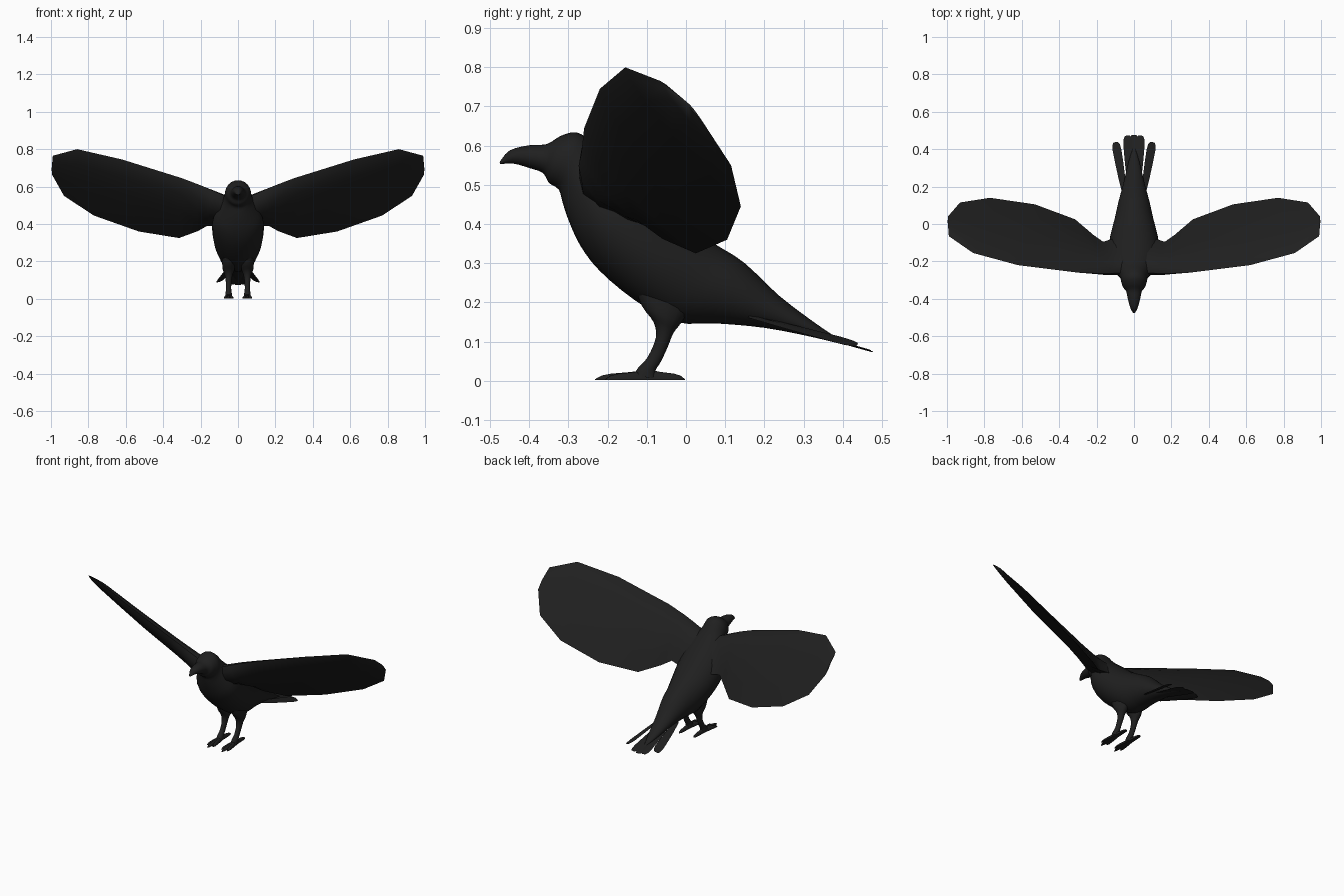
import bpy, bmesh, math
from mathutils import Vector as V

if "Cube" in bpy.data.objects:
    bpy.data.objects.remove(bpy.data.objects["Cube"])

black = bpy.data.materials.new("feather black")
black.diffuse_color = (0.014, 0.014, 0.014, 1)
black.use_nodes = True
black.node_tree.nodes["Principled BSDF"].inputs["Base Color"].default_value = black.diffuse_color


def loft(name, rings, angle=50):
    """Skin a list of equal-length closed rings and cap both ends."""
    bm = bmesh.new()
    vs = [[bm.verts.new(p) for p in r] for r in rings]
    n = len(rings[0])
    for a, b in zip(vs, vs[1:]):
        for i in range(n):
            j = (i + 1) % n
            bm.faces.new((a[i], a[j], b[j], b[i]))
    bm.faces.new(vs[0][::-1])
    bm.faces.new(vs[-1])
    bmesh.ops.remove_doubles(bm, verts=bm.verts, dist=1e-5)
    bmesh.ops.recalc_face_normals(bm, faces=bm.faces)
    me = bpy.data.meshes.new(name)
    bm.to_mesh(me)
    bm.free()
    me.materials.append(black)
    ob = bpy.data.objects.new(name, me)
    bpy.context.collection.objects.link(ob)
    bpy.ops.object.select_all(action='DESELECT')
    ob.select_set(True)
    bpy.context.view_layer.objects.active = ob
    bpy.ops.object.shade_smooth_by_angle(angle=math.radians(angle))
    return ob


def smooth_rows(rows, steps=3):
    """Catmull-Rom interpolation of rows of numbers."""
    out = []
    for i in range(len(rows) - 1):
        p = [rows[max(0, min(len(rows) - 1, i + k))] for k in (-1, 0, 1, 2)]
        for s in range(steps):
            t = s / steps
            out.append([0.5 * (2 * b + (c - a) * t + (2 * a - 5 * b + 4 * c - d) * t * t
                               + (3 * b - a - 3 * c + d) * t ** 3) for a, b, c, d in zip(*p)])
    return out + [list(rows[-1])]


def oval(ty, tz, by, bz, w, x=0, n=24):
    """Ring through a top point and a bottom point with half width w."""
    c, h = V((x, (ty + by) / 2, (tz + bz) / 2)), V((0, (ty - by) / 2, (tz - bz) / 2))
    return [c + h * math.cos(a) + V((w * math.sin(a), 0, 0))
            for a in (2 * math.pi * i / n for i in range(n))]


# Beak, head, body and tapering rump: top y, z, bottom y, z, half width
body = [(-.476, .558, -.474, .553, .006), (-.45, .588, -.44, .554, .021),
        (-.40, .601, -.40, .543, .033), (-.355, .604, -.365, .53, .042),
        (-.32, .625, -.35, .505, .060), (-.28, .634, -.325, .488, .070),
        (-.245, .612, -.315, .455, .075), (-.215, .575, -.30, .41, .095),
        (-.16, .525, -.27, .345, .130), (-.08, .46, -.22, .28, .138),
        (0, .395, -.13, .205, .127), (.08, .345, -.03, .15, .104),
        (.15, .30, .08, .146, .084), (.24, .215, .20, .135, .056),
        (.34, .14, .32, .112, .030), (.41, .094, .41, .09, .004)]
loft("body", [oval(*r) for r in smooth_rows(body)])

# Wing stations: leading point, trailing point, half thickness up, down
wing = [((0, -.25, .545), (0, -.05, .40), .03, .06),
        ((.07, -.262, .55), (.10, -.075, .385), .035, .065),
        ((.13, -.264, .577), (.165, -.095, .39), .036, .055),
        ((.20, -.264, .607), (.215, -.06, .362), .036, .042),
        ((.30, -.26, .645), (.315, .025, .325), .034, .034),
        ((.62, -.22, .745), (.53, .105, .36), .028, .028),
        ((.86, -.155, .80), (.77, .14, .445), .020, .020),
        ((.99, -.065, .765), (.93, .115, .55), .010, .010),
        ((.995, .0, .712), (.995, .04, .665), .003, .003)]
# Lens section: chord fraction, thickness fraction
lens = [(0, 0), (.06, .55), (.2, .95), (.45, 1), (.75, .55), (1, 0),
        (.75, -.5), (.45, -.95), (.2, -.9), (.06, -.5)]


def wing_ring(lead, trail, up, down, side):
    a, b = V(lead), V(trail)
    nrm = (b - a).cross(V((.92, .1, .38))).normalized()
    if nrm.z < 0:
        nrm = -nrm
    pts = [a.lerp(b, u) + nrm * (up if k > 0 else down) * k for u, k in lens]
    return [V((p.x * side, p.y, p.z)) for p in pts]


# Toes: tip x offset, tip y
toes = [(0, -.232), (-.021, -.205), (.021, -.205), (0, -.003)]
# Leg: front y, z, back y, z, half width
leg = [(-.14, .26, .02, .20, .035), (-.112, .19, -.012, .148, .034),
       (-.083, .15, -.032, .122, .023), (-.077, .11, -.047, .085, .016),
       (-.098, .06, -.065, .047, .014), (-.122, .033, -.078, .026, .017),
       (-.135, .012, -.075, .006, .018)]

for side, label in ((1, "right"), (-1, "left")):
    loft(label + "_wing", [wing_ring(*w, side) for w in wing], 60)
    fx = .05 * side
    loft(label + "_leg", [oval(*r, x=fx, n=14) for r in smooth_rows(leg)])
    # Flat-bottomed toes
    for k, (dx, ty) in enumerate(toes):
        base, tip = V((fx, -.095, .002)), V((fx + dx, ty, .002))
        d = (tip - base).normalized()
        s = V((-d.y, d.x, 0))
        rings = []
        for u, w, h in ((0, .013, .026), (.35, .012, .02), (.7, .010, .016),
                        (.88, .008, .011), (1, .002, .002)):
            c = base.lerp(tip, u)
            rings.append([c + s * w * math.cos(a) + V((0, 0, h * math.sin(a)))
                          for a in (math.pi * i / 6 for i in range(7))])
        loft(f"{label}_toe_{k + 1}", rings)

# Fanned tail feathers: base x, tip x, tip y, tip z, roll
feathers = [(0, 0, .476, .074, 0),
            (.016, .035, .472, .077, 0), (-.016, -.035, .472, .077, 0),
            (.05, .098, .437, .092, .35), (-.05, -.098, .437, .092, .35)]
for k, (bx, tx, ty, tz, roll) in enumerate(feathers):
    base = V((bx, .16, .165))
    tip = V((tx, ty, tz))
    side = V((1, -(tx - bx) / .3, -math.copysign(roll, tx))).normalized()
    rings = []
    for u, w in ((0, .012), (.3, .019), (.6, .023), (.85, .025), (.95, .021), (1, .013)):
        c = base.lerp(tip, u)
        up = V((0, .001, .004 * (1 - .7 * u)))
        rings.append([c - side * w, c + up, c + side * w, c - up])
    loft(f"tail_feather_{k + 1}", rings)
